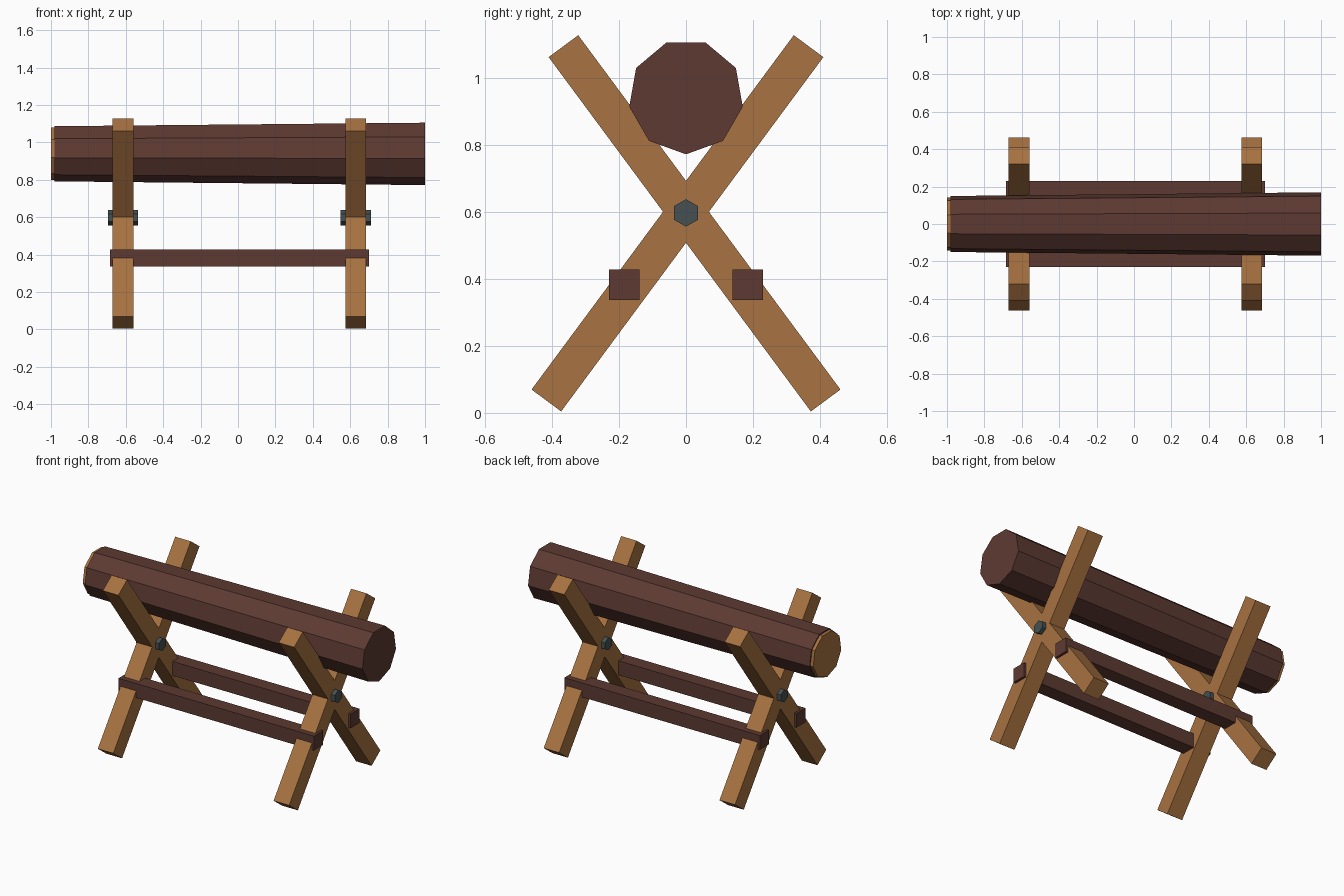
import bpy, bmesh, math
from mathutils import Matrix, Vector

if "Cube" in bpy.data.objects:
    bpy.data.objects.remove(bpy.data.objects["Cube"])


def material(name, rgb):
    m = bpy.data.materials.new(name)
    lin = [((c / 255 + 0.055) / 1.055) ** 2.4 for c in rgb]
    m.diffuse_color = (*lin, 1)
    m.use_nodes = True
    m.node_tree.nodes["Principled BSDF"].inputs["Base Color"].default_value = m.diffuse_color
    return m


BARK = material("dark bark", (93, 58, 50))
WOOD = material("light wood", (168, 114, 65))
IRON = material("grey iron", (70, 80, 82))


def finish(name, bm, mat):
    bmesh.ops.recalc_face_normals(bm, faces=bm.faces)
    me = bpy.data.meshes.new(name)
    bm.to_mesh(me)
    bm.free()
    me.materials.append(mat)
    ob = bpy.data.objects.new(name, me)
    bpy.context.collection.objects.link(ob)
    return ob


def box(name, centre, size, mat, tilt=0.0):
    bm = bmesh.new()
    bmesh.ops.create_cube(bm, size=1, matrix=Matrix.Translation(centre)
                          @ Matrix.Rotation(tilt, 4, 'X') @ Matrix.Diagonal((*size, 1)))
    return finish(name, bm, mat)


def prism_x(name, x0, x1, r0, r1, z, sides, mat):
    """Tapered prism along x with one corner pointing straight down."""
    bm = bmesh.new()
    rings = []
    for x, r in ((x0, r0), (x1, r1)):
        ring = []
        for i in range(sides):
            a = 2 * math.pi * i / sides
            ring.append(bm.verts.new((x, r * math.sin(a), z - r * math.cos(a))))
        rings.append(ring)
        bm.faces.new(ring)
    for i in range(sides):
        j = (i + 1) % sides
        bm.faces.new((rings[0][i], rings[0][j], rings[1][j], rings[1][i]))
    return finish(name, bm, mat)


# Tapered log with a pale sawn cap on its narrow end
prism_x("log", -0.98, 1.0, 0.152, 0.172, 0.944, 9, BARK)
prism_x("sawn_cap", -1.0, -0.97, 0.144, 0.144, 0.944, 9, WOOD)

# Two crossed-leg trestles, each with a hexagonal bolt
low, high = Vector((0, -0.417, 0.037)), Vector((0, 0.366, 1.095))
lean = math.atan2(high.y - low.y, high.z - low.z)
mid = (low + high) / 2
for label, x in (("left", -0.615), ("right", 0.63)):
    for side, s in (("front", 1), ("back", -1)):
        box(f"{label}_{side}_leg", (x, s * mid.y, mid.z),
            (0.11, 0.11, (high - low).length), WOOD, -s * lean)
    prism_x(f"{label}_bolt", x - 0.081, x + 0.081, 0.041, 0.041, 0.597, 6, IRON)

# Stretcher rails joining the trestles
for side, s in (("front", -1), ("back", 1)):
    box(f"{side}_rail", (0.0075, s * 0.185, 0.383), (1.385, 0.091, 0.091), BARK)
